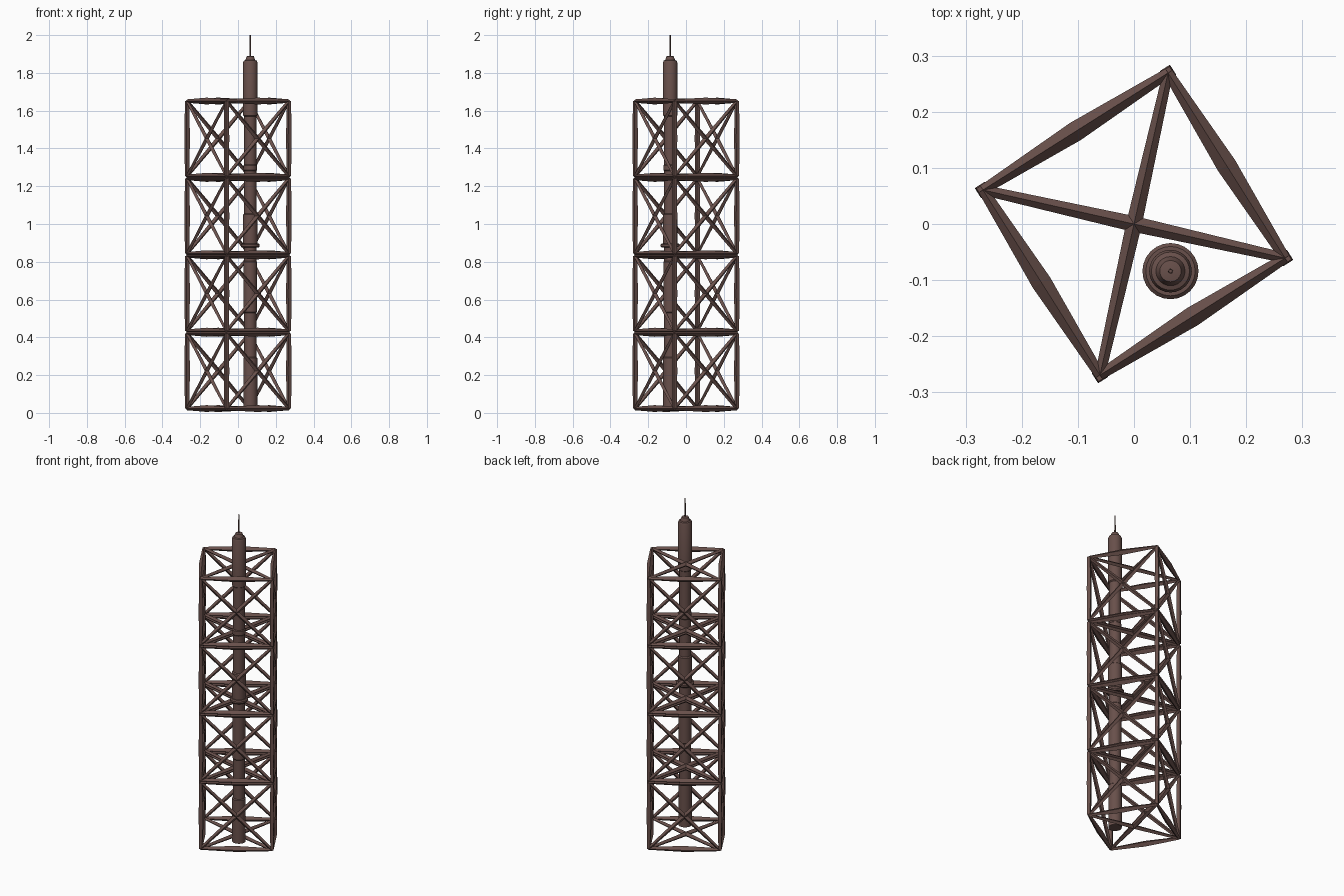
import bpy, bmesh, math
from mathutils import Vector, Matrix

cube = bpy.data.objects.get("Cube")
if cube:
    bpy.data.objects.remove(cube, do_unlink=True)


def material(name, rgb):
    m = bpy.data.materials.new(name)
    m.use_nodes = True
    m.diffuse_color = (*rgb, 1)
    m.node_tree.nodes["Principled BSDF"].inputs["Base Color"].default_value = (*rgb, 1)
    return m


BROWN = material("dark brown metal", (0.14, 0.08, 0.07))


def finish(bm, name):
    bmesh.ops.recalc_face_normals(bm, faces=bm.faces)
    mesh = bpy.data.meshes.new(name)
    bm.to_mesh(mesh)
    bm.free()
    mesh.materials.append(BROWN)
    ob = bpy.data.objects.new(name, mesh)
    bpy.context.collection.objects.link(ob)
    return ob


def strut(bm, a, b, r_end, r_mid):
    """Square bar, thicker in the middle than at its ends."""
    d = (b - a).normalized()
    ref = Vector((0, 0, 1)) if abs(d.z) < 0.95 else Vector((1, 0, 0))
    if abs(d.z) > 0.95:
        ref = Vector((a.x, a.y, 0)).normalized()
    u = d.cross(ref).normalized()
    v = d.cross(u)
    rings = []
    for t, r in ((0, r_end), (0.5, r_mid), (1, r_end)):
        c = a.lerp(b, t)
        rings.append([bm.verts.new(c + r * k) for k in (u, v, -u, -v)])
    for lo, hi in zip(rings, rings[1:]):
        for i in range(4):
            j = (i + 1) % 4
            bm.faces.new((lo[i], lo[j], hi[j], hi[i]))
    bm.faces.new(rings[0])
    bm.faces.new(rings[-1])


# Truss sections: four stacked braced boxes
BAY, HEIGHT, R = 0.41, 0.398, 0.276
TURN = math.radians(-12.7)


def corners(z):
    return [Vector((R * math.cos(TURN + i * math.pi / 2),
                    R * math.sin(TURN + i * math.pi / 2), z)) for i in range(4)]


for n in range(4):
    z0 = 0.023 + n * BAY
    low, top = corners(z0), corners(z0 + HEIGHT)
    frame, braces = bmesh.new(), bmesh.new()
    for i in range(4):
        j = (i + 1) % 4
        strut(frame, low[i], top[i], 0.012, 0.015)
        for ring in (low, top):
            strut(frame, ring[i], ring[j], 0.009, 0.018)
        strut(braces, low[i], top[j], 0.009, 0.013)
        strut(braces, low[j], top[i], 0.009, 0.013)
    for ring in (low, top):
        for i in (0, 1):
            strut(braces, ring[i], ring[i + 2], 0.009, 0.014)
    finish(frame, f"truss_frame_{n + 1}")
    finish(braces, f"truss_braces_{n + 1}")


def lathe(name, profile, sides=24):
    """Turned solid from (radius, height) pairs."""
    bm = bmesh.new()
    rings = [[bm.verts.new((0.065 + r * math.cos(2 * math.pi * i / sides),
                            -0.084 + r * math.sin(2 * math.pi * i / sides), z))
              for i in range(sides)] for r, z in profile]
    for lo, hi in zip(rings, rings[1:]):
        for i in range(sides):
            j = (i + 1) % sides
            bm.faces.new((lo[i], lo[j], hi[j], hi[i]))
    bm.faces.new(rings[0])
    bm.faces.new(rings[-1])
    ob = finish(bm, name)
    bpy.ops.object.select_all(action='DESELECT')
    ob.select_set(True)
    bpy.context.view_layer.objects.active = ob
    bpy.ops.object.shade_smooth_by_angle(angle=math.radians(35))


# Mast with stepped sleeves, collar and tapered cap
lathe("mast_lower", [(0.037, 0.03), (0.037, 0.29), (0.032, 0.295), (0.032, 0.53),
                     (0.036, 0.535), (0.036, 0.8), (0.032, 0.805), (0.032, 0.89)])
lathe("mast_collar", [(0.044, 0.875), (0.05, 0.882), (0.05, 0.892), (0.044, 0.898)])
lathe("mast_upper", [(0.038, 0.89), (0.038, 1.05), (0.032, 1.055), (0.032, 1.28),
                     (0.036, 1.285), (0.036, 1.31), (0.032, 1.315), (0.032, 1.57),
                     (0.038, 1.575), (0.038, 1.855), (0.034, 1.865), (0.026, 1.868),
                     (0.019, 1.888), (0.008, 1.89)])
lathe("antenna", [(0.0045, 1.88), (0.0035, 2.0)], 8)
